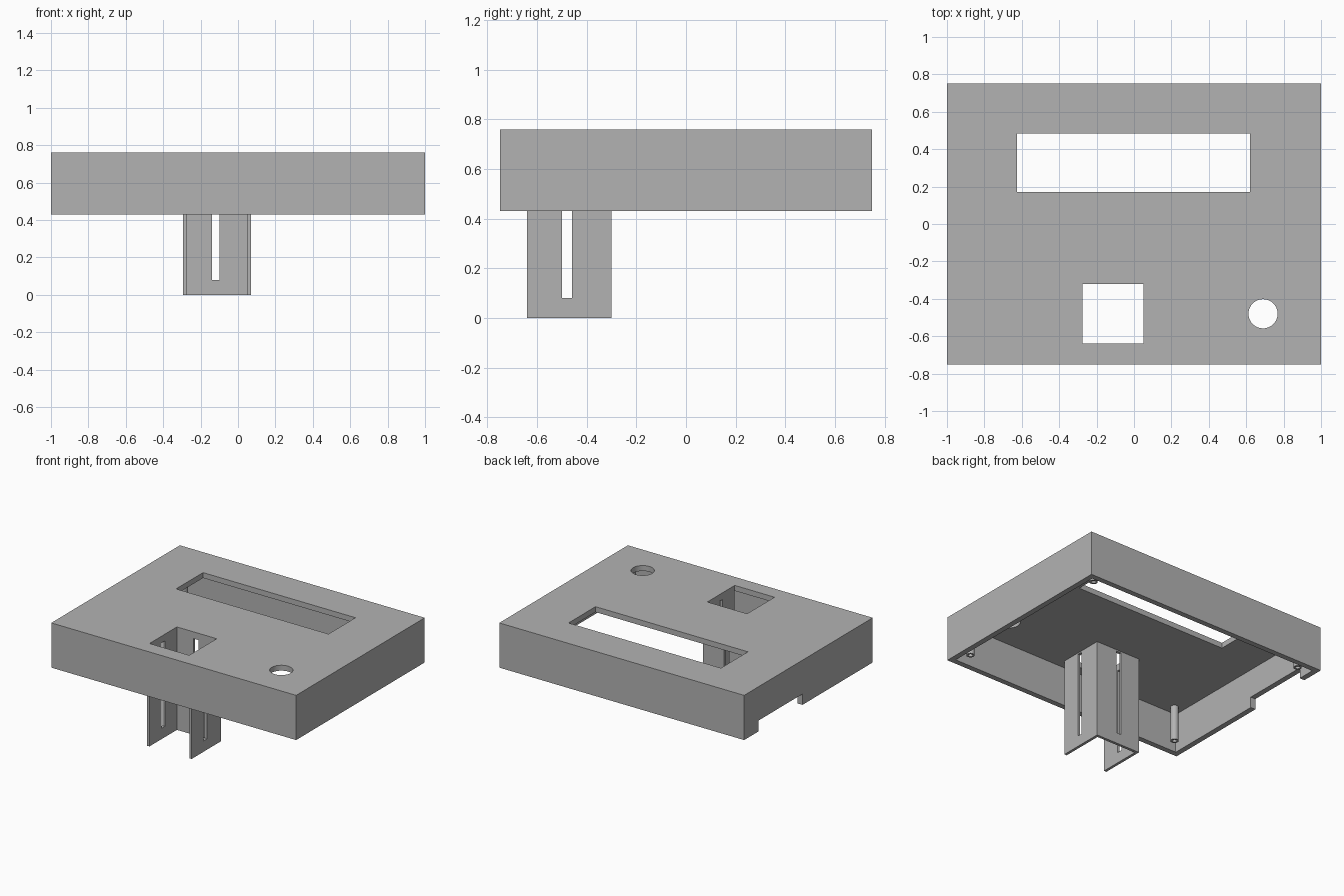
import bpy

if "Cube" in bpy.data.objects:
    bpy.data.objects.remove(bpy.data.objects["Cube"], do_unlink=True)

grey = bpy.data.materials.new("plain_grey")
grey.use_nodes = True
COLOUR = (0.45, 0.45, 0.45, 1)
grey.diffuse_color = COLOUR
grey.node_tree.nodes["Principled BSDF"].inputs["Base Color"].default_value = COLOUR


def box(name, x, y, z):
    """Box from (low, high) ranges on each axis."""
    bpy.ops.mesh.primitive_cube_add(size=1)
    ob = bpy.context.object
    ob.name = name
    ob.location = [sum(r) / 2 for r in (x, y, z)]
    ob.scale = [r[1] - r[0] for r in (x, y, z)]
    bpy.ops.object.transform_apply(location=True, rotation=False, scale=True)
    ob.data.materials.append(grey)
    return ob


def rod(name, x, y, z, radius, sides=32):
    bpy.ops.mesh.primitive_cylinder_add(vertices=sides, radius=radius, depth=z[1] - z[0],
                                        location=(x, y, sum(z) / 2))
    ob = bpy.context.object
    ob.name = name
    ob.data.materials.append(grey)
    return ob


def cut(ob, *cutters):
    """Subtract each cutter, then discard it."""
    for c in cutters:
        c.hide_render = True
        bpy.context.view_layer.objects.active = ob
        mod = ob.modifiers.new("cut", "BOOLEAN")
        mod.operation, mod.solver, mod.object = "DIFFERENCE", "EXACT", c
        bpy.ops.object.modifier_apply(modifier=mod.name)
        bpy.data.objects.remove(c, do_unlink=True)


def smooth(ob):
    bpy.ops.object.select_all(action="DESELECT")
    ob.select_set(True)
    bpy.context.view_layer.objects.active = ob
    bpy.ops.object.shade_smooth_by_angle()


RIM, TOP, WALL = 0.43, 0.76, 0.04
LID = TOP - WALL
THROUGH = (LID - 0.1, TOP + 0.1)

# Enclosure shell, open underneath, with its openings
shell = box("enclosure", (-1, 1), (-0.75, 0.75), (RIM, TOP))
cut(shell,
    box("cavity", (-1 + WALL, 1 - WALL), (-0.75 + WALL, 0.75 - WALL), (RIM - 0.1, LID)),
    box("display_opening", (-0.625, 0.62), (0.17, 0.485), THROUGH),
    box("square_opening", (-0.275, 0.05), (-0.64, -0.32), THROUGH),
    rod("round_opening", 0.69, -0.48, THROUGH, 0.078, 48),
    box("side_notch", (-1.1, -0.9), (0.07, 0.58), (RIM - 0.1, RIM + 0.08)))
smooth(shell)

# Three-sided sleeve under the square opening, slotted on every side
SLOT = (0.08, LID - 0.01)
for name, x in (("sleeve_right_wall", (-0.295, -0.275)), ("sleeve_left_wall", (0.05, 0.07))):
    wall = box(name, x, (-0.64, -0.32), (0, LID))
    cut(wall, box("slot", (x[0] - 0.1, x[1] + 0.1), (-0.5, -0.46), SLOT))
back = box("sleeve_back_wall", (-0.295, 0.07), (-0.32, -0.30), (0, LID))
cut(back, box("slot", (-0.14, -0.10), (-0.5, -0.2), SLOT))

# Hollow screw posts in the corners
for sx, side in ((-1, "right"), (1, "left")):
    for sy, end in ((-1, "front"), (1, "back")):
        x, y = sx * 0.89, sy * 0.64
        post = rod(f"{end}_{side}_screw_post", x, y, (RIM + 0.03, LID), 0.028)
        cut(post, rod("bore", x, y, (RIM, LID - 0.04), 0.016))
        smooth(post)
